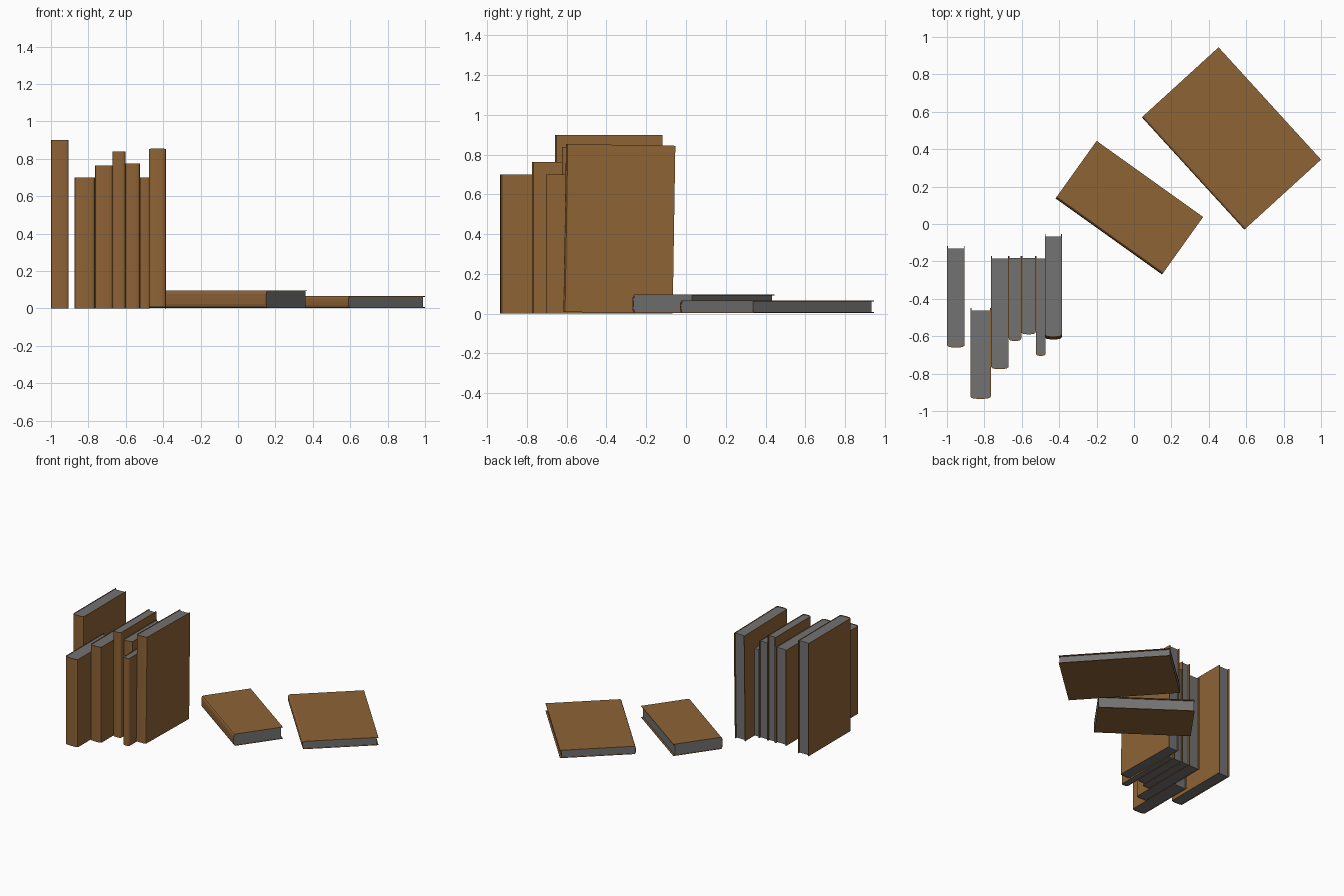
import bpy
import bmesh
import math
from mathutils import Matrix, Vector

cube = bpy.data.objects.get("Cube")
if cube:
    bpy.data.objects.remove(cube)


def make_material(name, color):
    mat = bpy.data.materials.new(name)
    mat.use_nodes = True
    mat.diffuse_color = color
    mat.node_tree.nodes["Principled BSDF"].inputs["Base Color"].default_value = color
    return mat


BROWN = make_material("brown_leather", (0.27, 0.125, 0.036, 1))
GREY = make_material("grey_paper", (0.17, 0.17, 0.17, 1))
BOARD = 0.005      # cover thickness
OVERHANG = 0.012   # cover beyond the fore-edge
BULGE = 0.016      # roundness of the spine


def outline(thick, depth, inset):
    """U-shaped path: back of one board, round the spine, back of the other."""
    half = thick / 2 - inset
    pts = [(-half, depth)]
    for i in range(9):
        a = math.pi * i / 8
        c, s = math.cos(a), math.sin(a)
        x = -half * math.copysign(abs(c) ** 0.6, c)
        pts.append((x, BULGE + inset - BULGE * s ** 0.8 if 0 < i < 8 else BULGE + inset))
    pts.append((half, depth))
    return pts


def extrude_profile(name, pts, z0, z1, matrix, mat):
    bm = bmesh.new()
    face = bm.faces.new([bm.verts.new((x, y, z0)) for x, y in pts])
    top = bmesh.ops.extrude_face_region(bm, geom=[face])["geom"]
    bmesh.ops.translate(bm, vec=(0, 0, z1 - z0),
                        verts=[g for g in top if isinstance(g, bmesh.types.BMVert)])
    bmesh.ops.recalc_face_normals(bm, faces=bm.faces[:])
    mesh = bpy.data.meshes.new(name)
    bm.to_mesh(mesh)
    bm.free()
    mesh.materials.append(mat)
    obj = bpy.data.objects.new(name, mesh)
    obj.matrix_world = matrix
    bpy.context.collection.objects.link(obj)


def book(name, thick, depth, height, matrix):
    # Wrapped cover
    inner = outline(thick, depth, BOARD)
    extrude_profile(name + "_cover", outline(thick, depth, 0) + inner[::-1],
                    0, height, matrix, BROWN)
    # Page block
    extrude_profile(name + "_pages", outline(thick, depth - OVERHANG, BOARD),
                    0.003, height - 0.003, matrix, GREY)


# Upright books: left x, right x, spine y, back y, height
upright = [
    (-1.0, -0.905, -0.66, -0.118, 0.90),
    (-0.875, -0.765, -0.935, -0.45, 0.70),
    (-0.765, -0.67, -0.775, -0.172, 0.763),
    (-0.67, -0.602, -0.625, -0.17, 0.84),
    (-0.602, -0.525, -0.59, -0.17, 0.775),
    (-0.525, -0.472, -0.705, -0.172, 0.70),
]
for n, (x0, x1, y0, y1, h) in enumerate(upright, 1):
    book(f"upright_book_{n}", x1 - x0, y1 - y0, h,
         Matrix.Translation(((x0 + x1) / 2, y0, 0)))

# End book, leaning slightly backward
book("leaning_book", 0.092, 0.55, 0.845,
     Matrix.Translation((-0.431, -0.617, 0.009)) @ Matrix.Rotation(-0.016, 4, "X"))


def lying_matrix(corner, direction, thick):
    up = Vector((0, 0, 1))
    across = Vector((*direction, 0)).normalized()
    along = up.cross(across)
    rot = Matrix((up, across, along)).transposed().to_4x4()
    return Matrix.Translation((*corner, thick / 2 + 0.003)) @ rot


# Books lying flat
book("small_lying_book", 0.094, 0.378, 0.70,
     lying_matrix((0.15, -0.27), (0.22, 0.308), 0.094))
book("large_lying_book", 0.063, 0.555, 0.813,
     lying_matrix((0.59, -0.03), (0.41, 0.374), 0.063))
